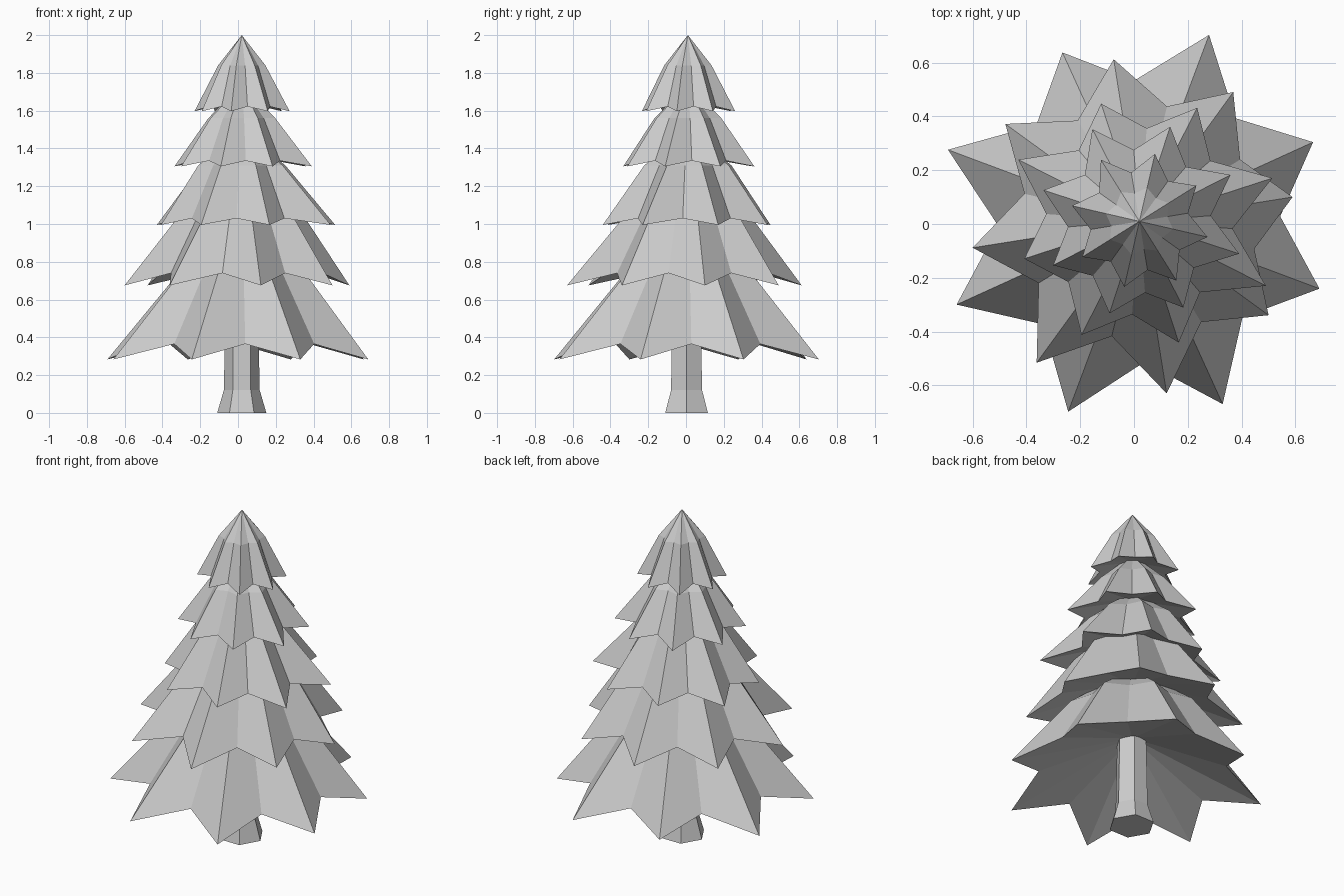
import bpy, bmesh, math

if "Cube" in bpy.data.objects:
    bpy.data.objects.remove(bpy.data.objects["Cube"])

grey = bpy.data.materials.new("light_grey")
grey.diffuse_color = (0.6, 0.6, 0.6, 1)
grey.use_nodes = True
grey.node_tree.nodes["Principled BSDF"].inputs["Base Color"].default_value = grey.diffuse_color
CX, CY = 0.02, 0.01


def finish(name, bm):
    bmesh.ops.recalc_face_normals(bm, faces=bm.faces)
    me = bpy.data.meshes.new(name)
    bm.to_mesh(me)
    bm.free()
    me.materials.append(grey)
    ob = bpy.data.objects.new(name, me)
    bpy.context.collection.objects.link(ob)


def tier(name, start, radii, z_tip, z_notch, z_kink, z_top):
    """Star-shaped skirt: pointed rim, narrower kink ring, apex, hollow underside."""
    bm = bmesh.new()
    mean = sum(radii) / 8
    rim, kink = [], []
    for i in range(16):
        a = math.radians(start + 22.5 * i)
        tip = i % 2 == 0
        r = radii[i // 2] if tip else 0.715 * mean
        k = mean * (0.5 if tip else 0.41)
        c, s = math.cos(a), math.sin(a)
        rim.append(bm.verts.new((CX + r * c, CY + r * s, z_tip if tip else z_notch)))
        kink.append(bm.verts.new((CX + k * c, CY + k * s, z_kink)))
    top = bm.verts.new((CX, CY, z_top))
    under = bm.verts.new((CX, CY, z_tip + 0.38 * mean))
    for i in range(16):
        j = (i + 1) % 16
        bm.faces.new((rim[i], rim[j], kink[j], kink[i]))
        bm.faces.new((kink[i], kink[j], top))
        bm.faces.new((rim[j], rim[i], under))
    finish(name, bm)


# Branch tiers, bottom to top
tier("branches_1", 24.5, (.71, .74, .69, .76, .747, .756, .747, .715), .283, .365, .73, 1.0)
tier("branches_2", 9, (.577, .594, .61, .616, .628, .65, .648, .594), .675, .74, 1.08, 1.32)
tier("branches_3", 18, (.52, .474, .46, .505, .45, .474, .474, .528), .995, 1.03, 1.31, 1.5)
tier("branches_4", 27, (.38, .37, .385, .375, .36, .36, .36, .39), 1.305, 1.335, 1.56, 1.74)
tier("branches_5", 32, (.25, .257, .27, .257, .25, .25, .26, .26), 1.597, 1.622, 1.84, 2.0)

# Six-sided trunk with flared foot
bm = bmesh.new()
rings = []
for r, z in ((.13, 0), (.095, .12), (.085, .6)):
    rings.append([bm.verts.new((CX + r * math.cos(i * math.pi / 3),
                                0.003 + r * math.sin(i * math.pi / 3), z)) for i in range(6)])
for lo, hi in zip(rings, rings[1:]):
    for i in range(6):
        j = (i + 1) % 6
        bm.faces.new((lo[i], lo[j], hi[j], hi[i]))
bm.faces.new(rings[0][::-1])
bm.faces.new(rings[-1])
finish("trunk", bm)
